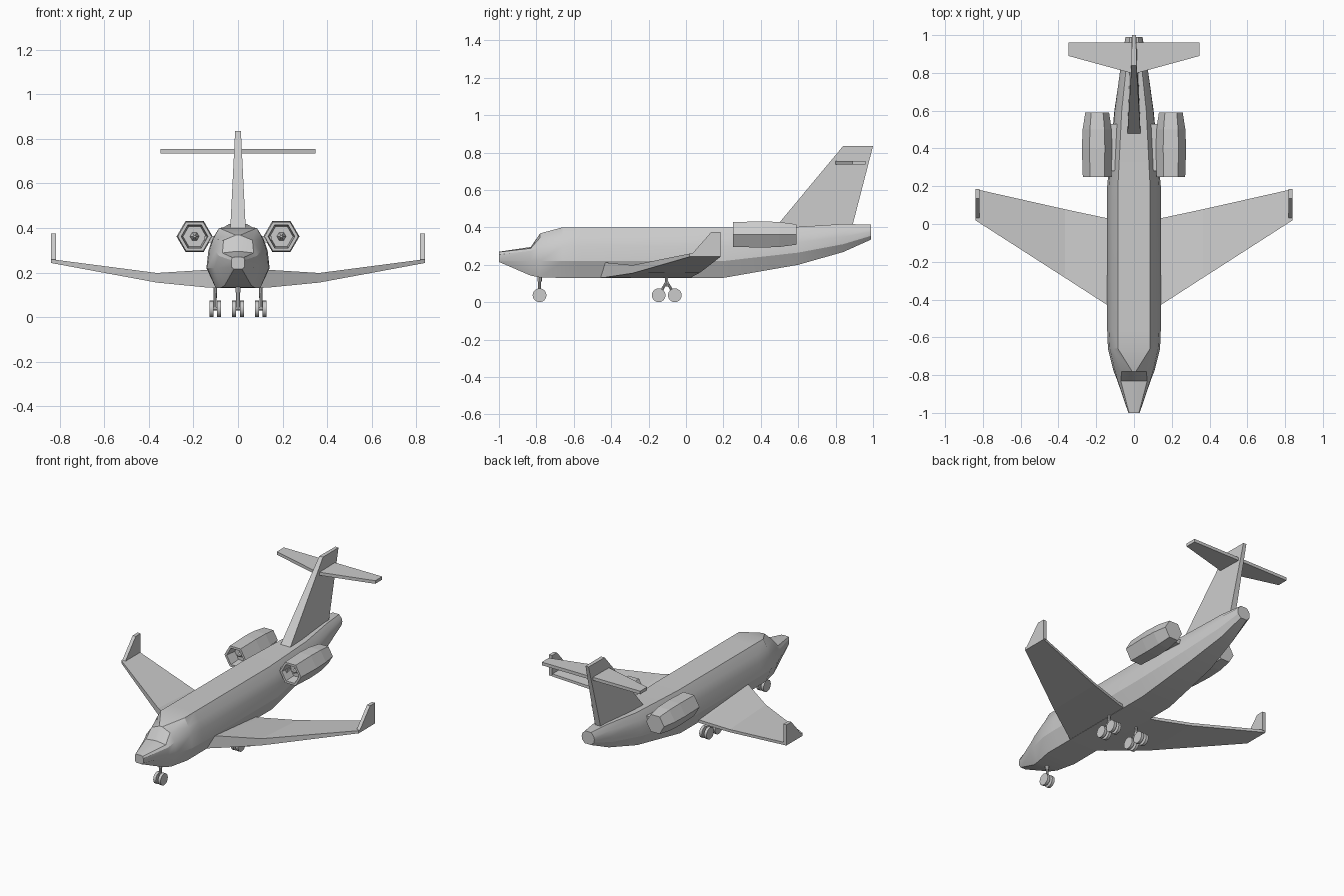
import bpy, bmesh, math
from mathutils import Vector, Matrix

if "Cube" in bpy.data.objects:
    bpy.data.objects.remove(bpy.data.objects["Cube"], do_unlink=True)

GREY = (0.6, 0.6, 0.6, 1)
paint = bpy.data.materials.new("light_grey")
paint.use_nodes = True
paint.diffuse_color = GREY
paint.node_tree.nodes["Principled BSDF"].inputs["Base Color"].default_value = GREY


def finish(name, bm, smooth=0):
    bmesh.ops.recalc_face_normals(bm, faces=bm.faces)
    mesh = bpy.data.meshes.new(name)
    bm.to_mesh(mesh)
    bm.free()
    mesh.materials.append(paint)
    obj = bpy.data.objects.new(name, mesh)
    bpy.context.collection.objects.link(obj)
    if smooth:
        bpy.ops.object.select_all(action='DESELECT')
        obj.select_set(True)
        bpy.context.view_layer.objects.active = obj
        bpy.ops.object.shade_smooth_by_angle(angle=math.radians(smooth))
    return obj


def loft(name, rings, smooth=0):
    """Skin a row of closed rings and cap both ends."""
    bm = bmesh.new()
    rows = [[bm.verts.new(p) for p in ring] for ring in rings]
    n = len(rows[0])
    for a, b in zip(rows, rows[1:]):
        for i in range(n):
            j = (i + 1) % n
            bm.faces.new((a[i], a[j], b[j], b[i]))
    bm.faces.new(rows[0])
    bm.faces.new(rows[-1])
    return finish(name, bm, smooth)


def rod(name, start, end, radius, sides=8, smooth=0):
    start, end = Vector(start), Vector(end)
    axis = end - start
    turn = axis.to_track_quat('Z', 'Y').to_matrix().to_4x4()
    bm = bmesh.new()
    bmesh.ops.create_cone(bm, cap_ends=True, segments=sides, radius1=radius, radius2=radius,
                          depth=axis.length, matrix=Matrix.Translation((start + end) / 2) @ turn)
    return finish(name, bm, smooth)


# Fuselage: y, then (half width, height) from belly to roof
stations = [
    (-1.0, (.018, .215), (.03, .225), (.03, .255), (.026, .268), (.012, .27)),
    (-.83, (.06, .142), (.088, .22), (.086, .275), (.07, .288), (.01, .295)),
    (-.78, (.075, .132), (.108, .22), (.1, .295), (.065, .345), (.01, .368)),
    (-.66, (.1, .13), (.138, .22), (.128, .3), (.112, .35), (.085, .4)),
    (-.56, (.1, .13), (.142, .22), (.133, .3), (.115, .35), (.085, .4)),
    (.2, (.1, .13), (.142, .22), (.133, .3), (.115, .35), (.085, .4)),
    (.6, (.075, .2), (.104, .265), (.102, .32), (.09, .36), (.065, .403)),
    (.84, (.042, .268), (.068, .31), (.07, .35), (.062, .385), (.04, .418)),
    (.99, (.022, .335), (.042, .355), (.045, .375), (.04, .395), (.022, .415)),
]
loft("fuselage", [[(x, y, z) for x, z in half] + [(-x, y, z) for x, z in reversed(half)]
                  for y, *half in stations], 25)

# Fin and tailplane
loft("tail_fin", [
    [(-.035, .47, .39), (.035, .47, .39), (.02, .885, .39), (-.02, .885, .39)],
    [(-.013, .84, .835), (.013, .84, .835), (.011, 1, .835), (-.011, 1, .835)]])
loft("tailplane", [[(x, front, .735), (x, .96, .735), (x, .96, .755), (x, front, .755)]
                   for x, front in ((-.348, .89), (0, .795), (.348, .89))])


def wing(side, s):
    # x, leading y, trailing y, leading bottom and top, trailing bottom and top
    cuts = [(.08, -.47, .02, .13, .215, .13, .15),
            (.14, -.43, .03, .133, .212, .134, .153),
            (.365, -.285, .078, .155, .198, .16, .178),
            (.84, .02, .185, .243, .26, .243, .26)]
    loft(side + "_wing", [[(s * x, f, fb), (s * x, b, bb), (s * x, b, bt), (s * x, f, ft)]
                          for x, f, b, fb, ft, bb, bt in cuts])
    loft(side + "_winglet", [[(s * x, .025, .25), (s * x, .185, .25),
                              (s * x, .185, .375), (s * x, .135, .375)] for x in (.818, .84)])


def engine(side, s):
    # Hexagonal shell, with hollow intake and a spinner
    def ring(y, r, cx=.195):
        return [(s * (cx + r * math.cos(k * math.pi / 3)), y,
                 .362 + r * math.sin(k * math.pi / 3)) for k in range(6)]
    loft(side + "_engine", [ring(.32, .02), ring(.32, .052), ring(.25, .06), ring(.25, .076),
                            ring(.4, .081), ring(.5, .077), ring(.59, .063)])
    loft(side + "_spinner", [ring(.33, .024), ring(.275, .006)])
    loft(side + "_pylon", [[(s * x, .28, .335), (s * x, .53, .335),
                            (s * x, .53, .365), (s * x, .28, .365)] for x in (.07, .15)])


def wheel_pair(name, x, y, r):
    for label, dx in (("inner", -.017), ("outer", .017)):
        rod(f"{name}_{label}_wheel", (x + dx - .009, y, r), (x + dx + .009, y, r), r, 16, 30)
    rod(name + "_axle", (x - .02, y, r), (x + .02, y, r), .008)


for side, s in (("left", 1), ("right", -1)):
    wing(side, s)
    engine(side, s)
    # Main gear: bogie with two axles and splayed legs
    gx = s * .103
    rod(side + "_main_strut", (gx, -.103, .085), (gx, -.103, .15), .008)
    for label, y in (("front", -.146), ("rear", -.06)):
        wheel_pair(f"{side}_main_{label}", gx, y, .037)
        rod(f"{side}_main_{label}_leg", (gx, y, .037), (gx, -.103, .11), .007)

# Nose gear
wheel_pair("nose", 0, -.783, .037)
rod("nose_strut", (0, -.783, .037), (0, -.783, .15), .008)
rod("nose_strut_collar", (0, -.783, .11), (0, -.783, .14), .012)
